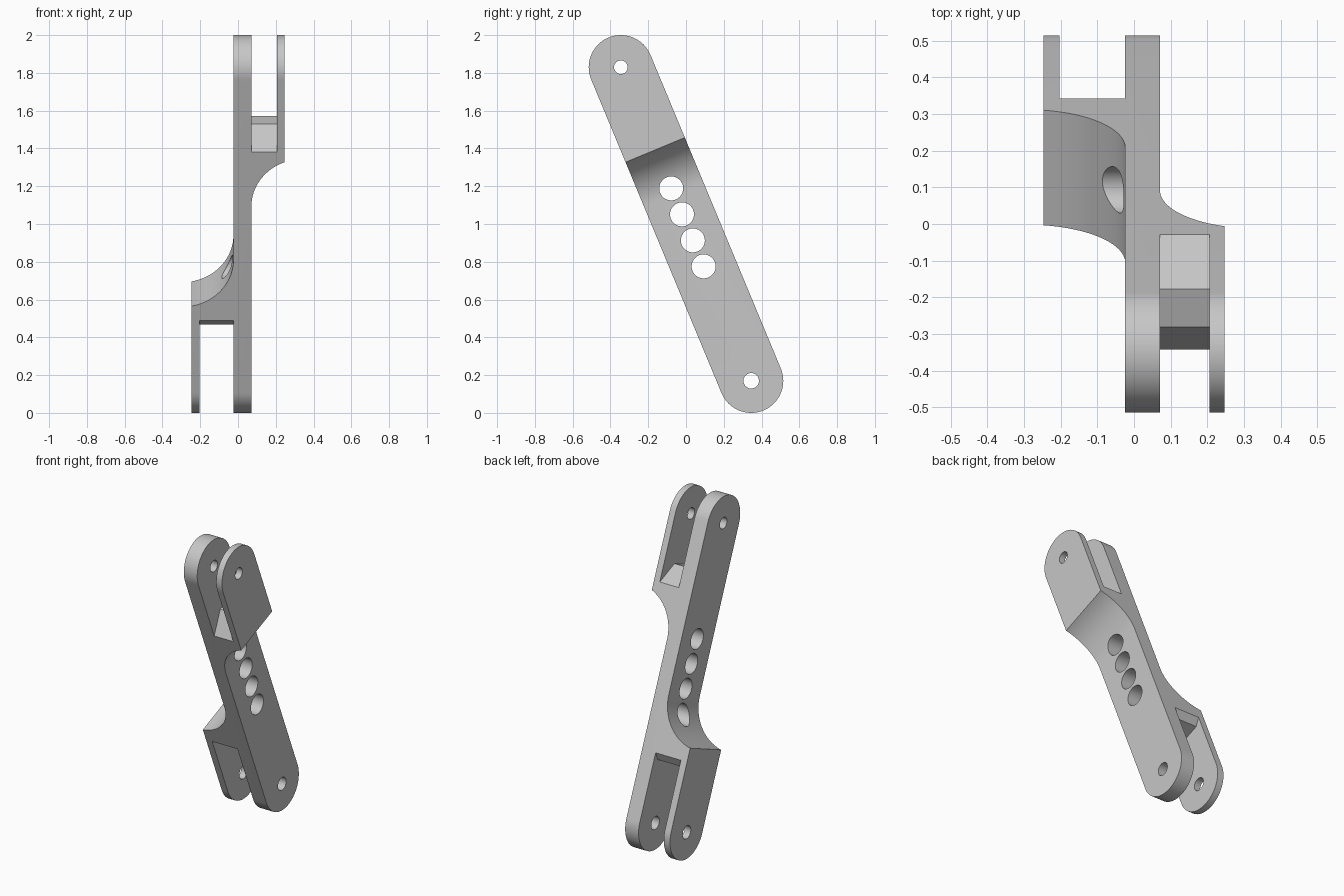
import bpy, bmesh
from math import pi, sin, cos, acos, atan2, hypot
from mathutils import Vector

cube = bpy.data.objects.get("Cube")
if cube:
    bpy.data.objects.remove(cube)

R = 0.17                          # rounded end radius
HALF = hypot(0.345, 0.83)         # link centre to pivot
TILT = atan2(0.345, 0.83)
WEB = (-0.024, 0.071)             # main bar thickness range in x
SIDE = 0.247                      # outer face of the fork cheeks
SWEEP = 0.27                      # radius of the concave shoulders


def prism(name, points, direction):
    """Extrude a closed outline along a vector."""
    bm = bmesh.new()
    face = bm.faces.new([bm.verts.new(p) for p in points])
    new = bmesh.ops.extrude_face_region(bm, geom=[face])["geom"]
    bmesh.ops.translate(bm, vec=direction,
                        verts=[g for g in new if isinstance(g, bmesh.types.BMVert)])
    bmesh.ops.recalc_face_normals(bm, faces=bm.faces)
    mesh = bpy.data.meshes.new(name)
    bm.to_mesh(mesh)
    bm.free()
    obj = bpy.data.objects.new(name, mesh)
    bpy.context.collection.objects.link(obj)
    return obj


def apply_cut(target, tool, operation="DIFFERENCE"):
    mod = target.modifiers.new("cut", "BOOLEAN")
    mod.operation, mod.solver, mod.object = operation, "EXACT", tool
    bpy.context.view_layer.objects.active = target
    bpy.ops.object.modifier_apply(modifier=mod.name)
    bpy.data.objects.remove(tool)


def arc(cy, cz, r, start, end, n):
    return [(cy + r * cos(start + (end - start) * i / n),
             cz + r * sin(start + (end - start) * i / n)) for i in range(n + 1)]


def shoulder(web, side, floor):
    """Concave sweep from the bar face out to the fork cheek, ending at height floor."""
    sx = 1 if side > web else -1
    a_end = acos(1 - abs(side - web) / SWEEP)
    z0 = floor - sx * SWEEP * sin(a_end)
    return [(web + sx * SWEEP * (1 - cos(a_end * i / 20)), 0,
             z0 + sx * SWEEP * sin(a_end * i / 20)) for i in range(21)]


# Bar with rounded ends, seen from the side
outline = arc(0, HALF, R, 0, pi, 40) + arc(0, -HALF, R, pi, 2 * pi, 40)
link = prism("link_arm", [(-0.4, y, z) for y, z in outline], Vector((0.8, 0, 0)))

# Stepped thickness profile with the two concave shoulders
profile = [(WEB[1], 0, -1.2)] + shoulder(WEB[1], SIDE, 0.425) + [(SIDE, 0, 1.2)]
profile += [(WEB[0], 0, 1.2)] + shoulder(WEB[0], -SIDE, -0.40) + [(-SIDE, 0, -1.2)]
body = prism("thickness_profile", [(x, -0.4, z) for x, _, z in profile],
             Vector((0, 0.8, 0)))
apply_cut(link, body, "INTERSECT")


def fork_slot(x0, x1, sign, base, rise):
    """Slot between the cheeks, with a floor chamfered on both edges."""
    half = [(R - rise, base + rise), (R + 0.05, base - 0.05), (R + 0.05, 1.3)]
    pts = half + [(-y, z) for y, z in reversed(half)]
    slot = prism("slot_cutter", [(x0, y, sign * z) for y, z in pts],
                 Vector((x1 - x0, 0, 0)))
    apply_cut(link, slot)


fork_slot(WEB[1], 0.206, 1, 0.483, 0.114)
fork_slot(-0.203, WEB[0], -1, 0.483, 0.04)

# Pivot holes and the row of lightening holes
holes = [(HALF, 0.036), (-HALF, 0.041)]
holes += [(0.204 - 0.149 * i, 0.0635) for i in range(4)]
for z, r in holes:
    ring = arc(0, z, r, 0, 2 * pi, 40)[:-1]
    apply_cut(link, prism("hole_cutter", [(-0.5, y, h) for y, h in ring],
                          Vector((1, 0, 0))))

# Plain grey finish
grey = bpy.data.materials.new("light_grey")
grey.use_nodes = True
colour = (0.57, 0.57, 0.57, 1)
grey.diffuse_color = colour
grey.node_tree.nodes["Principled BSDF"].inputs["Base Color"].default_value = colour
link.data.materials.clear()
link.data.materials.append(grey)

# Lean the link forward and stand it on the floor
link.rotation_euler.x = TILT
link.location.z = 1
bpy.ops.object.select_all(action="DESELECT")
link.select_set(True)
bpy.context.view_layer.objects.active = link
bpy.ops.object.shade_smooth_by_angle(angle=0.5)
